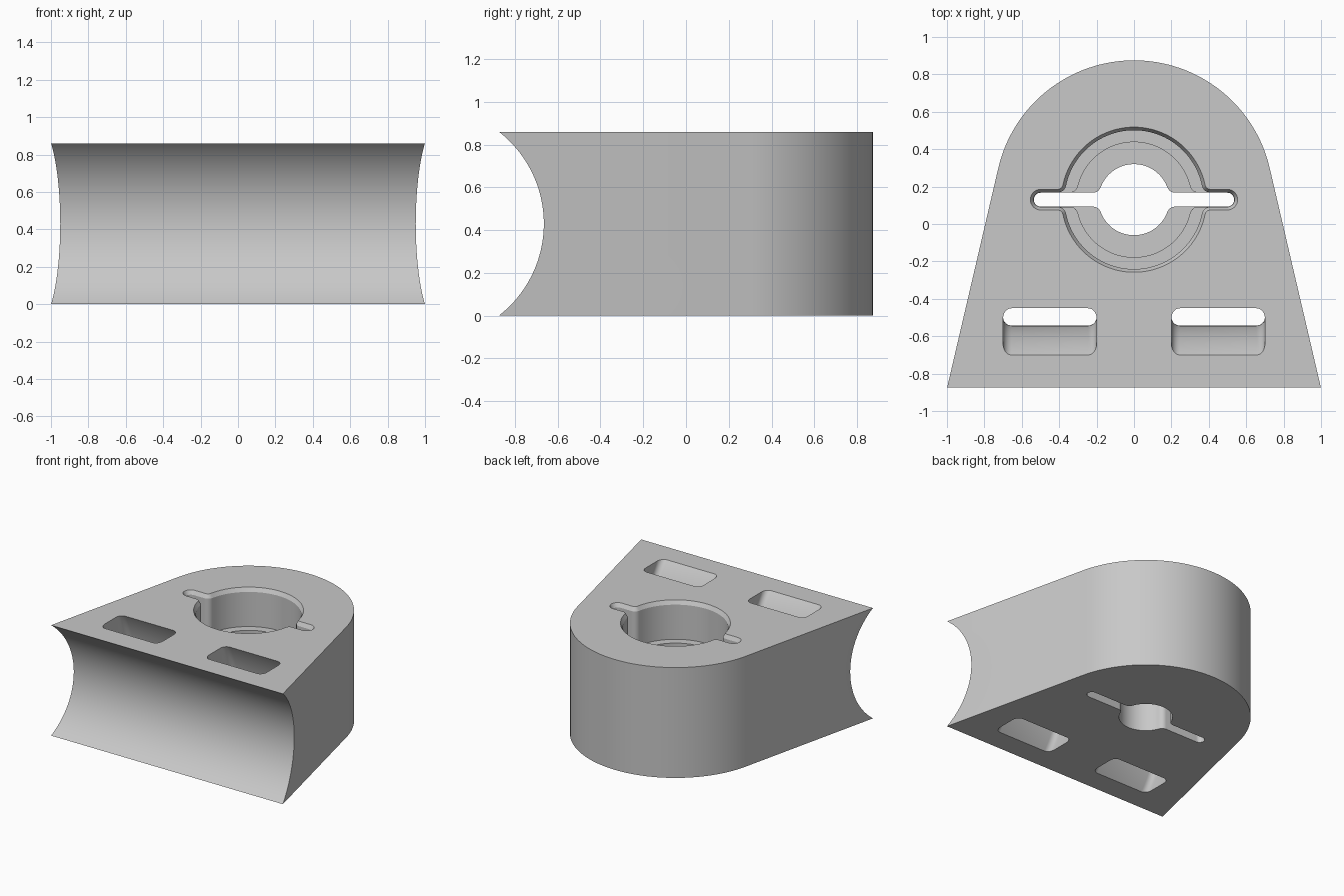
import bpy, bmesh, math
from math import sin, cos, pi, radians

cube = bpy.data.objects.get("Cube")
if cube:
    bpy.data.objects.remove(cube, do_unlink=True)

HEIGHT = 0.86
BORE_Y = 0.13                         # bore and rounded back share this centre
SADDLE_Y, SADDLE_R = -1.21, 0.545     # axis of the hollow front
MID_Z = HEIGHT / 2

grey = bpy.data.materials.new("plain_grey")
grey.use_nodes = True
grey.diffuse_color = (0.58, 0.58, 0.58, 1)
grey.node_tree.nodes["Principled BSDF"].inputs["Base Color"].default_value = (0.58, 0.58, 0.58, 1)


def arc(cx, cy, r, a0, a1, n):
    return [(cx + r * cos(a0 + (a1 - a0) * i / n), cy + r * sin(a0 + (a1 - a0) * i / n))
            for i in range(n + 1)]


def loft(name, rings):
    """Closed solid through rings of equal point count, capped at both ends."""
    bm = bmesh.new()
    loops = [[bm.verts.new(p) for p in ring] for ring in rings]
    for a, b in zip(loops, loops[1:]):
        for i in range(len(a)):
            j = (i + 1) % len(a)
            bm.faces.new((a[i], a[j], b[j], b[i]))
    bm.faces.new(loops[0])
    bm.faces.new(loops[-1])
    bmesh.ops.recalc_face_normals(bm, faces=bm.faces)
    mesh = bpy.data.meshes.new(name)
    bm.to_mesh(mesh)
    bm.free()
    mesh.materials.append(grey)
    obj = bpy.data.objects.new(name, mesh)
    bpy.context.collection.objects.link(obj)
    return obj


def at_z(outline, z):
    return [(x, y, z) for x, y in outline]


def keyhole(r, half_width, reach, fillet):
    """Disc with a round-ended slot across it, joined by fillets."""
    fx = math.sqrt((r + fillet) ** 2 - (half_width + fillet) ** 2)
    fy = half_width + fillet
    turn = math.atan2(fy, fx)
    quarter = arc(reach - half_width, 0, half_width, 0, pi / 2, 8)
    quarter += arc(fx, fy, fillet, -pi / 2, turn - pi, 8)
    quarter += arc(0, 0, r, turn, pi / 2, 24)[1:]
    half = quarter + [(-x, y) for x, y in reversed(quarter[:-1])]
    full = half + [(x, -y) for x, y in reversed(half[1:-1])]
    return [(x, y + BORE_Y) for x, y in full]


def cut(target, cutter):
    mod = target.modifiers.new("cut", 'BOOLEAN')
    mod.operation = 'DIFFERENCE'
    mod.solver = 'EXACT'
    mod.object = cutter
    bpy.context.view_layer.objects.active = target
    bpy.ops.object.modifier_apply(modifier=mod.name)
    bpy.data.objects.remove(cutter, do_unlink=True)


# Body: tapered block with a round back, overlong at the front
lean = math.atan2(0.23, 1)
front_y = -1.1
front_x = 1 + (-0.875 - front_y) * 0.23
outline = [(front_x, front_y)] + arc(0, BORE_Y, 0.745, lean, pi - lean, 64) + [(-front_x, front_y)]
body = loft("bracket_body", [at_z(outline, 0), at_z(outline, HEIGHT)])

# Hollow cylindrical front
sweep = math.asin((MID_Z + 0.02) / SADDLE_R)
hollow = arc(SADDLE_Y, MID_Z, SADDLE_R, -sweep, sweep, 48)
hollow += [(-1.4, HEIGHT + 0.02), (-1.4, -0.02)]
cut(body, loft("front_hollow", [[(x, y, z) for y, z in hollow] for x in (-1.3, 1.3)]))

# Curved strap slots, concentric with the hollow front
corner = 0.045
for side in (-1, 1):
    section = []
    for k, (x, r) in enumerate([(0.7, 0.873), (0.2, 0.873), (0.2, 0.667), (0.7, 0.667)]):
        cx = x + (corner if x < 0.4 else -corner)
        cr = r + (corner if r < 0.7 else -corner)
        section += arc(cx, cr, corner, k * pi / 2, (k + 1) * pi / 2, 6)
    rings = []
    for i in range(41):
        a = radians(-48 + 96 * i / 40)
        rings.append([(side * x, SADDLE_Y + r * cos(a), MID_Z + r * sin(a)) for x, r in section])
    cut(body, loft("strap_slot", rings))

# Stepped bore with cross slot: chamfered mouth, ledge, through hole
mouth = keyhole(0.388, 0.055, 0.554, 0.03)
wide = keyhole(0.371, 0.0385, 0.537, 0.045)
above = keyhole(0.3937, 0.0605, 0.5597, 0.025)
cut(body, loft("bore_mouth", [at_z(above, HEIGHT + 0.01), at_z(mouth, HEIGHT),
                              at_z(wide, HEIGHT - 0.03), at_z(wide, 0.56)]))
step = keyhole(0.308, 0.0378, 0.5363, 0.045)
cut(body, loft("bore_step", [at_z(step, 0.6), at_z(step, 0.36)]))
through = keyhole(0.19, 0.0371, 0.5356, 0.045)
cut(body, loft("bore_through", [at_z(through, 0.4), at_z(through, -0.05)]))

bpy.ops.object.select_all(action='DESELECT')
body.select_set(True)
bpy.context.view_layer.objects.active = body
bpy.ops.object.shade_smooth_by_angle(angle=radians(25))
